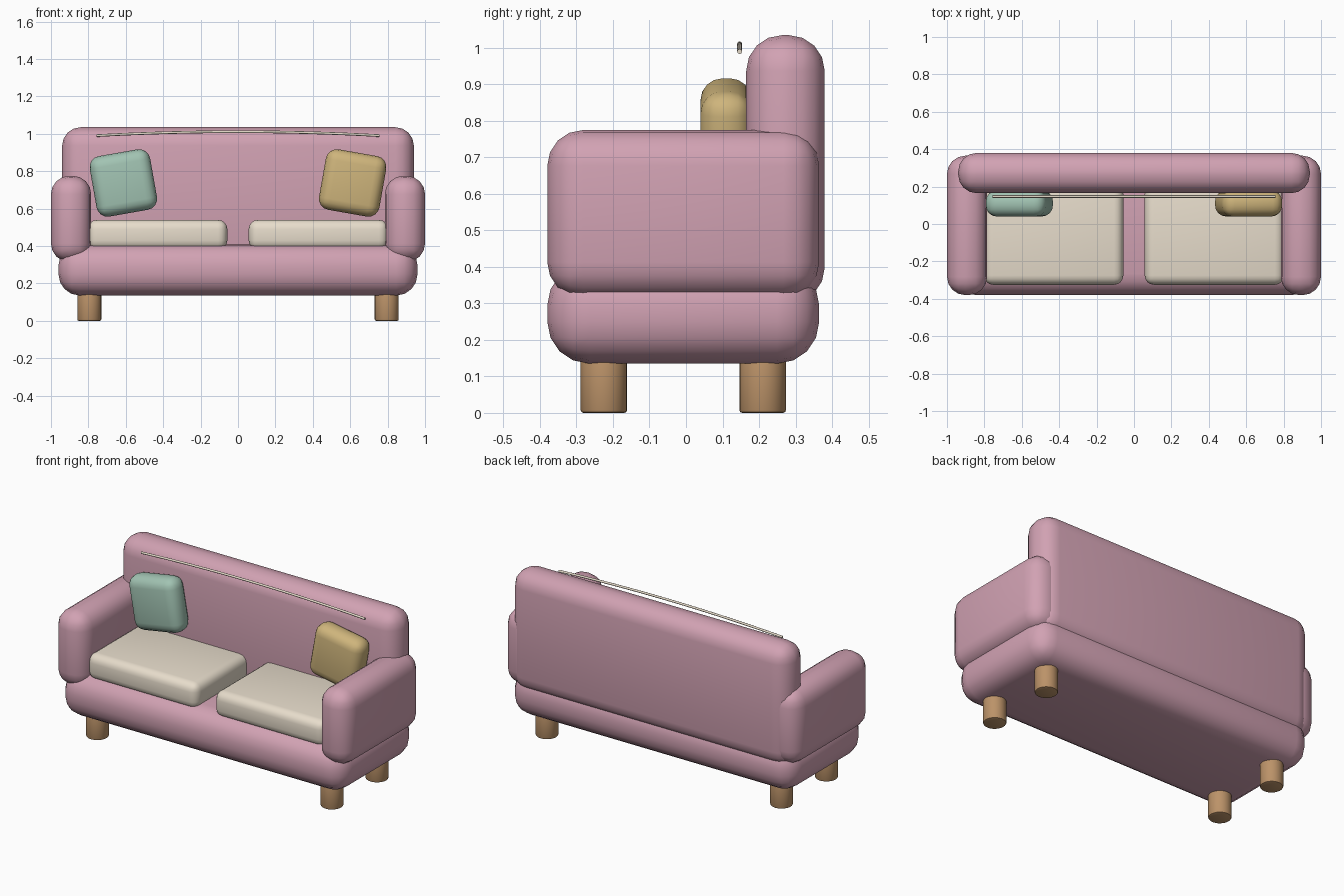
import bpy
from math import radians

if "Cube" in bpy.data.objects:
    bpy.data.objects.remove(bpy.data.objects["Cube"])


def material(name, rgb):
    m = bpy.data.materials.new(name)
    m.diffuse_color = (*rgb, 1)
    m.use_nodes = True
    m.node_tree.nodes["Principled BSDF"].inputs["Base Color"].default_value = m.diffuse_color
    return m


PINK = material("pink_fabric", (0.64, 0.36, 0.45))
CREAM = material("cream_fabric", (0.80, 0.72, 0.60))
GREEN = material("green_fabric", (0.36, 0.55, 0.45))
MUSTARD = material("mustard_fabric", (0.62, 0.46, 0.20))
WOOD = material("wood", (0.50, 0.29, 0.14))


def finish(ob, name, mat, bevel, segments, angle):
    ob.name = name
    ob.data.materials.append(mat)
    mod = ob.modifiers.new("round", "BEVEL")
    mod.width = bevel
    mod.segments = segments
    mod.limit_method = "ANGLE"
    mod.angle_limit = radians(40)
    bpy.ops.object.modifier_apply(modifier=mod.name)
    bpy.ops.object.shade_smooth_by_angle(angle=radians(angle))
    return ob


def soft_box(name, lo, hi, bevel, mat, tilt=0, segments=4):
    """Rounded box between two corners, tilted about the y axis."""
    centre = [(a + b) / 2 for a, b in zip(lo, hi)]
    bpy.ops.mesh.primitive_cube_add(size=1, location=centre)
    ob = bpy.context.object
    ob.scale = [b - a for a, b in zip(lo, hi)]
    bpy.ops.object.transform_apply(location=False, rotation=False, scale=True)
    finish(ob, name, mat, bevel, segments, 50)
    ob.rotation_euler.y = radians(tilt)
    return ob


# Base and backrest
soft_box("base", (-0.96, -0.38, 0.135), (0.96, 0.365, 0.41), 0.115, PINK)
soft_box("backrest", (-0.94, 0.165, 0.30), (0.94, 0.38, 1.035), 0.098, PINK)

for side, label, colour in ((-1, "left", GREEN), (1, "right", MUSTARD)):
    # Armrest
    x = side * 0.8925
    soft_box(f"{label}_armrest", (x - 0.1075, -0.38, 0.315),
             (x + 0.1075, 0.365, 0.775), 0.098, PINK)
    # Seat cushion
    x = side * 0.43
    soft_box(f"{label}_seat_cushion", (x - 0.373, -0.325, 0.38),
             (x + 0.373, 0.21, 0.54), 0.05, CREAM)
    # Tilted throw pillow
    x = side * 0.613
    soft_box(f"{label}_pillow", (x - 0.164, 0.04, 0.737 - 0.164),
             (x + 0.164, 0.18, 0.737 + 0.164), 0.06, colour, tilt=side * 10)
    # Legs
    for y, place in ((-0.225, "front"), (0.21, "back")):
        bpy.ops.mesh.primitive_cylinder_add(
            vertices=24, radius=0.064, depth=0.18, location=(side * 0.795, y, 0.09))
        finish(bpy.context.object, f"{place}_{label}_leg", WOOD, 0.008, 2, 35)

# Thin arched piping in front of the backrest
curve = bpy.data.curves.new("piping", "CURVE")
curve.dimensions = "3D"
curve.bevel_depth = 0.007
curve.bevel_resolution = 2
curve.use_fill_caps = True
spline = curve.splines.new("POLY")
N = 16
spline.points.add(N)
for i, p in enumerate(spline.points):
    t = 2 * i / N - 1
    p.co = (0.757 * t, 0.147, 1.011 - 0.021 * t * t, 1)
curve.materials.append(CREAM)
bpy.context.collection.objects.link(bpy.data.objects.new("piping", curve))
